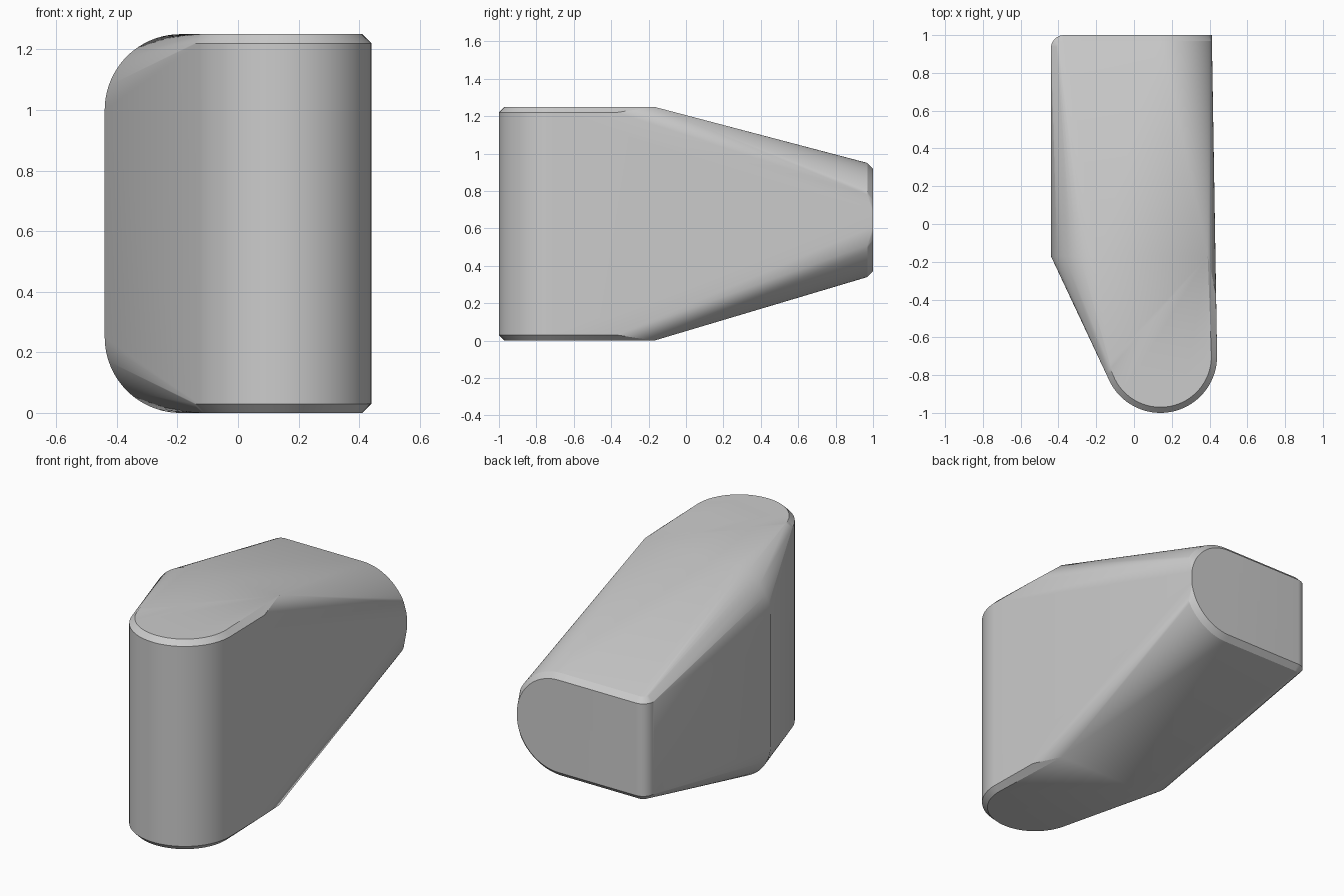
import bpy, bmesh
from math import sin, cos, pi, radians

if "Cube" in bpy.data.objects:
    bpy.data.objects.remove(bpy.data.objects["Cube"], do_unlink=True)

AXIS_X = 0.14      # shared centre of the front and back rounds
MID_Y = -0.17      # where the taper starts
CHAMFER = 0.03


def arc(cx, cy, r, start, end, steps):
    """Points along a circular arc, angles in degrees."""
    angles = [radians(start + (end - start) * i / steps) for i in range(steps + 1)]
    return [(cx + r * cos(a), cy + r * sin(a)) for a in angles]


points = []

# Upright round front end, chamfered at the top and bottom rims
for r, inset in ((0.3, CHAMFER), (0.27, 0)):
    for x, y in arc(AXIS_X, -0.7, r, 150, 360, 48):
        points += [(x, y, inset), (x, y, 1.25 - inset)]

# Widest section: rounded on one side, chamfered square on the other
for x, z in arc(-0.19, 1.0, 0.25, 90, 180, 24):
    points += [(x, MID_Y, z), (x, MID_Y, 1.25 - z)]
for z in (0, 1.25):
    points.append((0.39, MID_Y, z))
for z in (CHAMFER, 1.25 - CHAMFER):
    points.append((0.434, -0.37, z))

# Back end: a round side trimmed flat, with a chamfered rim
for r, y in ((0.305, 0.97), (0.275, 1.0)):
    for x, z in arc(AXIS_X, 0.645, r, -90, 90, 48):
        points.append((min(x, 0.412), y, z))

# Back end: the square side with its rounded upright edge
for r, half in ((0.07, 0.275), (0.04, 0.305)):
    for x, y in arc(-0.37, 0.93, r, 90, 180, 10):
        points += [(x, y, 0.645 - half), (x, y, 0.645 + half)]

# Stretch one skin over all the sections
bm = bmesh.new()
for p in points:
    bm.verts.new(p)
bmesh.ops.remove_doubles(bm, verts=bm.verts, dist=0.0005)
hull = bmesh.ops.convex_hull(bm, input=bm.verts)
loose = {g for g in hull["geom_interior"] + hull["geom_unused"]
         if isinstance(g, bmesh.types.BMVert) and not g.link_faces}
bmesh.ops.delete(bm, geom=list(loose), context="VERTS")
bmesh.ops.dissolve_limit(bm, angle_limit=radians(0.3), verts=bm.verts, edges=bm.edges)
bmesh.ops.recalc_face_normals(bm, faces=bm.faces)

mesh = bpy.data.meshes.new("tapered_body")
bm.to_mesh(mesh)
bm.free()
body = bpy.data.objects.new("tapered_body", mesh)
bpy.context.collection.objects.link(body)

# Plain grey finish
grey = bpy.data.materials.new("plain grey")
grey.use_nodes = True
colour = (0.6, 0.6, 0.6, 1)
grey.diffuse_color = colour
grey.node_tree.nodes["Principled BSDF"].inputs["Base Color"].default_value = colour
mesh.materials.append(grey)

bpy.context.view_layer.objects.active = body
body.select_set(True)
bpy.ops.object.shade_smooth_by_angle(angle=radians(25))
